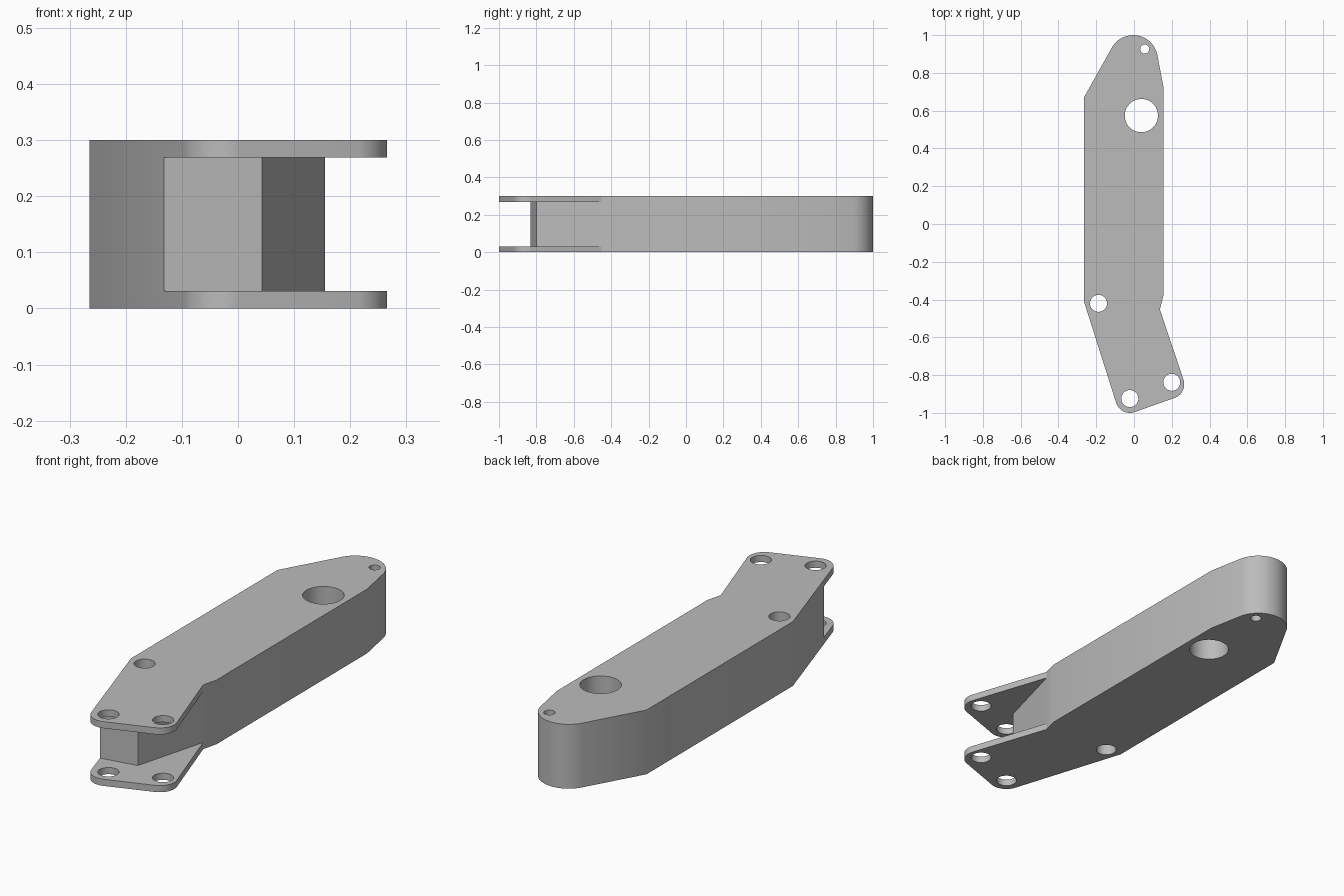
import bpy, bmesh, math
from mathutils import Vector

cube = bpy.data.objects.get("Cube")
if cube:
    bpy.data.objects.remove(cube, do_unlink=True)

HEIGHT = 0.30
PLATE = 0.031      # thickness of each fork plate

metal = bpy.data.materials.new("grey_metal")
metal.use_nodes = True
grey = (0.5, 0.5, 0.5, 1)
metal.diffuse_color = grey
metal.node_tree.nodes["Principled BSDF"].inputs["Base Color"].default_value = grey


def arc(cx, cy, r, start, end, steps=16):
    angles = [math.radians(start + (end - start) * i / steps) for i in range(steps + 1)]
    return [(cx + r * math.cos(a), cy + r * math.sin(a)) for a in angles]


def prism(name, outline, z0, z1):
    """Extrude a counter-clockwise outline upwards."""
    bm = bmesh.new()
    face = bm.faces.new([bm.verts.new((x, y, z0)) for x, y in outline])
    top = bmesh.ops.extrude_face_region(bm, geom=[face])["geom"]
    moved = [v for v in top if isinstance(v, bmesh.types.BMVert)]
    bmesh.ops.translate(bm, verts=moved, vec=Vector((0, 0, z1 - z0)))
    bmesh.ops.recalc_face_normals(bm, faces=bm.faces)
    mesh = bpy.data.meshes.new(name)
    bm.to_mesh(mesh)
    bm.free()
    obj = bpy.data.objects.new(name, mesh)
    bpy.context.collection.objects.link(obj)
    return obj


def cut(body, cutter):
    """Subtract the cutter, apply the result and discard the cutter."""
    mod = body.modifiers.new("cut", "BOOLEAN")
    mod.operation = "DIFFERENCE"
    mod.solver = "EXACT"
    mod.object = cutter
    bpy.context.view_layer.update()
    bpy.context.view_layer.objects.active = body
    bpy.ops.object.modifier_apply(modifier=mod.name)
    bpy.data.objects.remove(cutter, do_unlink=True)


# Arm outline: rounded rear nose, straight sides, angled fork with round corners
notch = (0.137, -0.452)
outline = (
    [(0.155, -0.38), (0.155, 0.73)]
    + arc(-0.004, 0.87, 0.13, 11, 150, 28)
    + [(-0.265, 0.67), (-0.265, -0.41)]
    + arc(-0.022, -0.924, 0.076, 197.7, 289.5)
    + arc(0.19, -0.849, 0.076, 289.5, 377.7)
    + [notch]
)
arm = prism("bracket_arm", outline, 0, HEIGHT)
arm.data.materials.append(metal)

# Slot that leaves the two fork plates and the angled core between them
slot = [(-0.5, -0.894), (-0.5, -1.3), (0.5, -1.3), (0.5, -0.42), notch, (0.043, -0.80), (-0.13, -0.83)]
cut(arm, prism("slot_cutter", slot, PLATE, HEIGHT - PLATE))

# Vertical through holes: x, y, radius
holes = [
    (0.039, 0.574, 0.088),
    (0.057, 0.926, 0.024),
    (-0.188, -0.42, 0.045),
    (-0.022, -0.924, 0.045),
    (0.20, -0.838, 0.045),
]
for x, y, r in holes:
    cut(arm, prism("hole_cutter", arc(x, y, r, 0, 352.5, 47), -0.1, HEIGHT + 0.1))

# Smooth the round walls, keep the edges sharp
bpy.ops.object.select_all(action="DESELECT")
arm.select_set(True)
bpy.context.view_layer.objects.active = arm
bpy.ops.object.shade_smooth_by_angle(angle=math.radians(30))
